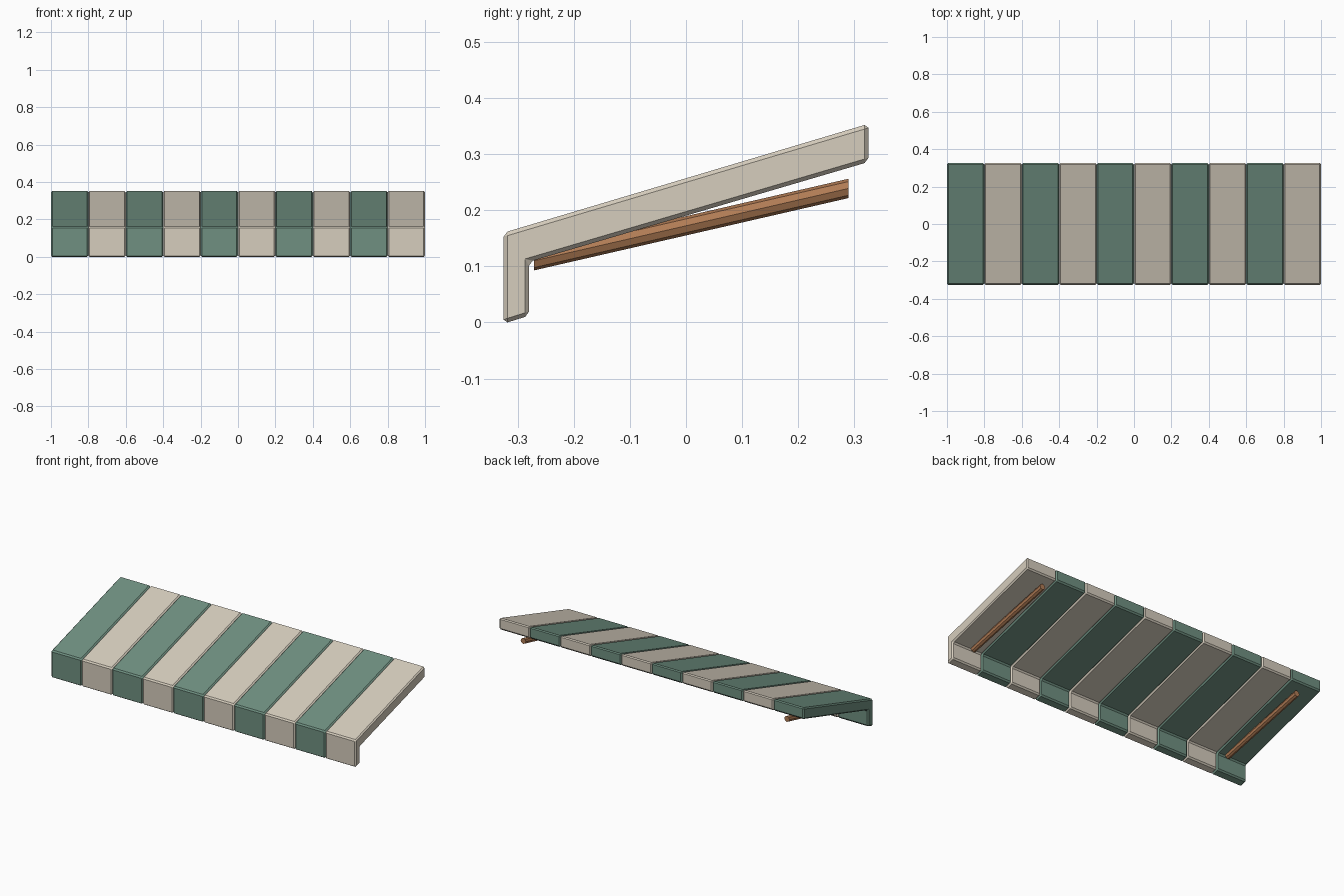
import bpy
import bmesh
import math

cube = bpy.data.objects.get("Cube")
if cube:
    bpy.data.objects.remove(cube, do_unlink=True)


def material(name, color):
    mat = bpy.data.materials.new(name)
    mat.use_nodes = True
    mat.diffuse_color = (*color, 1)
    mat.node_tree.nodes["Principled BSDF"].inputs["Base Color"].default_value = (*color, 1)
    return mat


green = material("sage green", (0.16, 0.28, 0.22))
cream = material("warm cream", (0.67, 0.61, 0.51))
wood = material("brown wood", (0.44, 0.20, 0.09))


def prism(name, start_ring, end_ring, mat, bevel=0):
    """Solid between two matching rings of points, with chamfered edges."""
    bm = bmesh.new()
    a = [bm.verts.new(p) for p in start_ring]
    b = [bm.verts.new(p) for p in end_ring]
    bm.faces.new(a)
    bm.faces.new(b[::-1])
    for i in range(len(a)):
        j = (i + 1) % len(a)
        bm.faces.new((a[i], b[i], b[j], a[j]))
    bmesh.ops.recalc_face_normals(bm, faces=bm.faces)
    if bevel:
        bmesh.ops.bevel(bm, geom=bm.edges[:], offset=bevel, segments=1,
                        affect='EDGES', clamp_overlap=True)
    mesh = bpy.data.meshes.new(name)
    bm.to_mesh(mesh)
    bm.free()
    mesh.materials.append(mat)
    obj = bpy.data.objects.new(name, mesh)
    bpy.context.collection.objects.link(obj)
    return obj


# Awning stripes: sloped roof with a hanging front valance
profile = [(-0.325, -0.002), (-0.325, 0.160), (0.325, 0.354),
           (0.325, 0.286), (-0.28, 0.108), (-0.28, 0.012)]
count = 10
pitch = 2 / count
for i in range(count):
    x0 = -1 + i * pitch
    rings = [[(x, y, z) for y, z in profile] for x in (x0, x0 + pitch)]
    prism(f"awning_stripe_{i + 1}", *rings, cream if i % 2 else green, 0.007)


# Octagonal support rods under both ends
def octagon(x, y, z, radius=0.0172):
    return [(x + radius * math.cos(k * math.pi / 4), y,
             z + radius * math.sin(k * math.pi / 4)) for k in range(8)]


for side, x in (("left", 0.865), ("right", -0.865)):
    prism(f"support_rod_{side}", octagon(x, -0.271, 0.110), octagon(x, 0.29, 0.239), wood)
